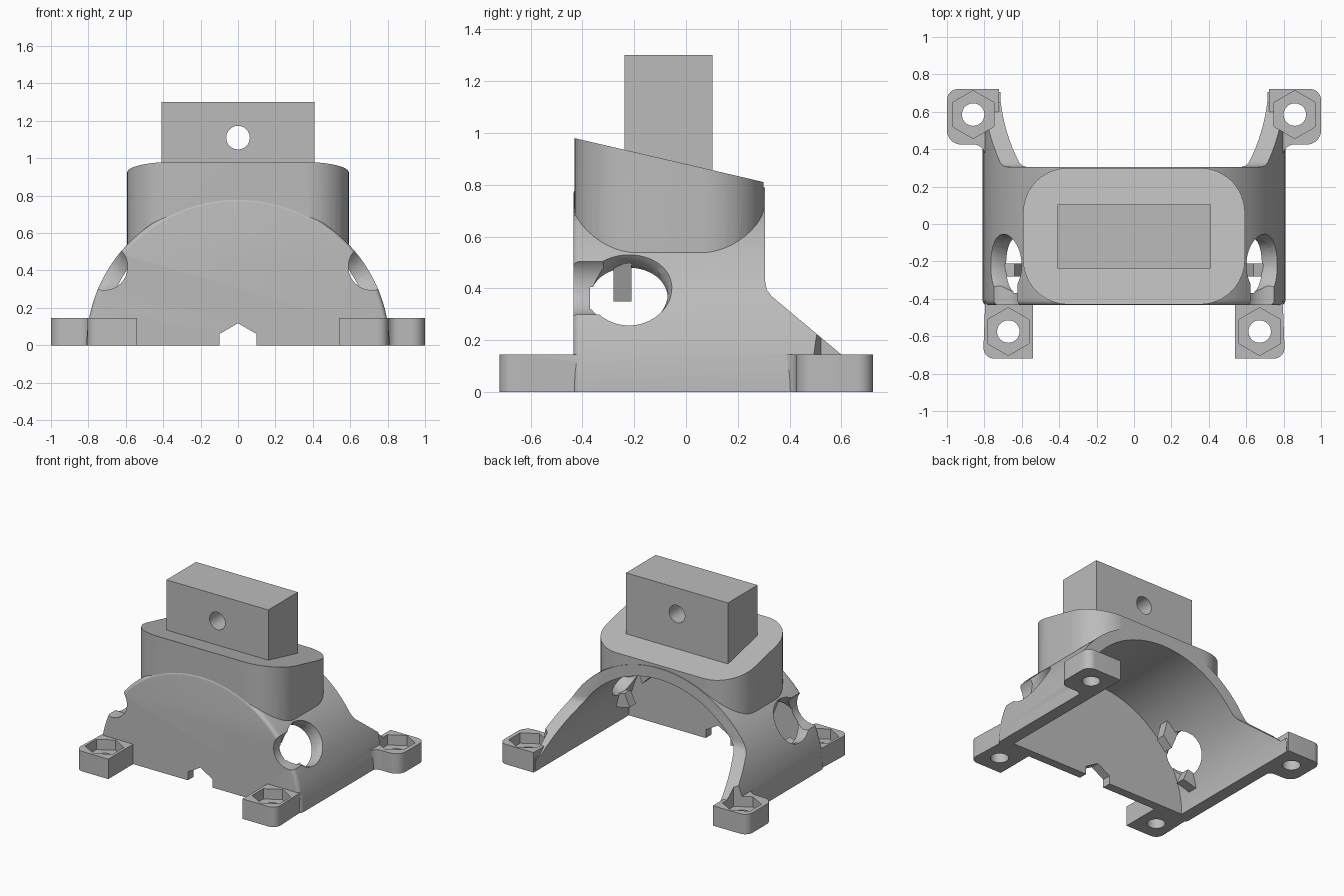
import bpy, bmesh, math
from mathutils import Matrix, Vector

if "Cube" in bpy.data.objects:
    bpy.data.objects.remove(bpy.data.objects["Cube"], do_unlink=True)

grey = bpy.data.materials.new("plain grey")
grey.use_nodes = True
grey.diffuse_color = (0.5, 0.5, 0.5, 1)
grey.node_tree.nodes["Principled BSDF"].inputs["Base Color"].default_value = (0.5, 0.5, 0.5, 1)


def finish(name, bm):
    bmesh.ops.recalc_face_normals(bm, faces=bm.faces)
    mesh = bpy.data.meshes.new(name)
    bm.to_mesh(mesh)
    bm.free()
    mesh.materials.append(grey)
    obj = bpy.data.objects.new(name, mesh)
    bpy.context.collection.objects.link(obj)
    return obj


def prism(name, points, axis, lo, hi, round_lo=0):
    """Extrude a 2D outline along an axis, optionally rounding the low rim."""
    place = {"x": lambda a, b, d: (d, a, b),
             "y": lambda a, b, d: (a, d, b),
             "z": lambda a, b, d: (a, b, d)}[axis]
    levels = [(lo, 1), (hi, 1)]
    if round_lo:
        turns = [math.pi / 2 * i / 5 for i in range(6)]
        levels = [(lo + round_lo * (1 - math.cos(t)), 1 - round_lo * (1 - math.sin(t)))
                  for t in turns] + [(hi, 1)]
    bm = bmesh.new()
    rings = [[bm.verts.new(place(a * s, b * s, d)) for a, b in points] for d, s in levels]
    n = len(points)
    bm.faces.new(rings[0])
    bm.faces.new(rings[-1])
    for low, high in zip(rings, rings[1:]):
        for i in range(n):
            j = (i + 1) % n
            bm.faces.new((low[i], low[j], high[j], high[i]))
    return finish(name, bm)


def cone(name, start, end, r1, r2):
    """Cylinder or cone between two points."""
    start, end = Vector(start), Vector(end)
    turn = (end - start).to_track_quat("Z", "Y").to_matrix().to_4x4()
    bm = bmesh.new()
    bmesh.ops.create_cone(bm, cap_ends=True, segments=48, radius1=r1, radius2=r2,
                          depth=(end - start).length,
                          matrix=Matrix.Translation((start + end) / 2) @ turn)
    return finish(name, bm)


def combine(target, tool, operation="DIFFERENCE"):
    mod = target.modifiers.new("join", "BOOLEAN")
    mod.solver = "EXACT"
    mod.operation = operation
    mod.object = tool
    bpy.context.view_layer.objects.active = target
    bpy.ops.object.modifier_apply(modifier=mod.name)
    bpy.data.objects.remove(tool, do_unlink=True)


def rounded(corners, steps=8):
    """Outline from (x, y, radius) corners."""
    out = []
    w = math.sqrt(0.5)
    for i, (x, y, r) in enumerate(corners):
        p = Vector((x, y))
        if r == 0:
            out.append((x, y))
            continue
        a = p + (Vector(corners[i - 1][:2]) - p).normalized() * r
        b = p + (Vector(corners[(i + 1) % len(corners)][:2]) - p).normalized() * r
        for k in range(steps + 1):
            t = k / steps
            c0, c1, c2 = (1 - t) ** 2, 2 * t * (1 - t) * w, t * t
            out.append(tuple((a * c0 + p * c1 + b * c2) / (c0 + c1 + c2)))
    return out


def arch(rx, rz, base, n=64):
    """Half ellipse standing on straight sides that reach down to base."""
    arc = [(rx * math.cos(math.pi * i / n), rz * math.sin(math.pi * i / n)) for i in range(n + 1)]
    return [(rx, base)] + arc + [(-rx, base)]


def flip(points, side):
    return [(x * side, y) for x, y in points]


# Arched body, trimmed to sloping rear legs (all low parts are cut level at z = 0 later)
body = prism("arched_body", arch(0.81, 0.79, -0.1), "y", -0.434, 0.705, round_lo=0.03)
combine(body, prism("rear_trim", [(0.305, 1.2), (0.305, 0.43), (0.312, 0.395), (0.33, 0.37),
                                  (0.605, 0.14), (0.65, 0.1), (0.9, 0.1), (0.9, 1.2)],
                    "x", -1.2, 1.2))

# Rounded pedestal with a slanted top
r = 0.24
pedestal = prism("pedestal", rounded([(-0.593, -0.43, r), (0.593, -0.43, r),
                                      (0.593, 0.3, r), (-0.593, 0.3, r)], 12), "z", 0.45, 1.1)
combine(pedestal, prism("slant", [(-0.53, 1.003), (0.4, 0.787), (0.4, 1.3), (-0.53, 1.3)],
                        "x", -1, 1))
combine(body, pedestal, "UNION")

# Mounting feet
rear_foot = rounded([(0.722, 0.722, 0), (0.722, 0.35, 0), (0.79, 0.35, 0), (0.81, 0.425, 0.045),
                     (1, 0.425, 0.075), (1, 0.722, 0.06)])
front_foot = rounded([(0.54, -0.4, 0), (0.54, -0.72, 0), (0.807, -0.72, 0.06), (0.795, -0.4, 0)])
for side in (1, -1):
    combine(body, prism("rear_foot", flip(rear_foot, side), "z", -0.12, 0.145), "UNION")
    combine(body, prism("front_foot", flip(front_foot, side), "z", -0.13, 0.145), "UNION")

# Hollow vault, cable notch and level underside
combine(body, prism("vault", arch(0.72, 0.71, -0.3), "y", -0.37, 1))
combine(body, prism("cable_notch", [(-0.1, -0.25), (0.1, -0.25), (0.1, 0.06), (0, 0.118),
                                    (-0.1, 0.06)], "y", -0.6, -0.2))
combine(body, prism("ground_cut", [(-2, -2), (2, -2), (2, 2), (-2, 2)], "z", -1, 0))

for side in (1, -1):
    # Screw holes with hexagonal nut pockets
    for x, y in ((0.86, 0.585), (0.672, -0.575)):
        x *= side
        hexagon = [(x + 0.128 * math.sin(i * math.pi / 3), y + 0.128 * math.cos(i * math.pi / 3))
                   for i in range(6)]
        combine(body, prism("nut_pocket", hexagon, "z", 0.07, 0.4))
        combine(body, cone("screw_hole", (x, y, -0.1), (x, y, 0.3), 0.06, 0.06))

    # Tilted side opening with a flared rim, breaking through the front edge
    def along(d):
        return (side * d * math.cos(math.pi / 6), -0.22, d * math.sin(math.pi / 6))
    combine(body, cone("side_opening", along(0.6), along(1.1), 0.15, 0.15))
    combine(body, cone("side_flare", along(0.75), along(0.87), 0.145, 0.19))
    combine(body, cone("front_break", (side * 0.715, -0.6, 0.42), (side * 0.715, -0.3, 0.42),
                       0.125, 0.125))

    # Inner retaining tabs
    word = "left" if side > 0 else "right"
    prism(word + "_upper_tab", flip([(0.47, 0.57), (0.56, 0.5), (0.5, 0.35), (0.43, 0.42)], side),
          "y", -0.28, -0.21)
    prism(word + "_lower_tab", flip([(0.76, 0.11), (0.75, 0.21), (0.64, 0.24), (0.6, 0.15)], side),
          "y", -0.28, -0.21)

# Upright mounting block with a cross hole
block = prism("mounting_block", [(-0.41, -0.237), (0.41, -0.237), (0.41, 0.103), (-0.41, 0.103)],
              "z", 0.8, 1.3)
combine(block, cone("cross_hole", (0, -0.6, 1.11), (0, 0.6, 1.11), 0.063, 0.063))

for obj in (body, block):
    bpy.ops.object.select_all(action="DESELECT")
    obj.select_set(True)
    bpy.context.view_layer.objects.active = obj
    bpy.ops.object.shade_smooth_by_angle(angle=math.radians(30))
